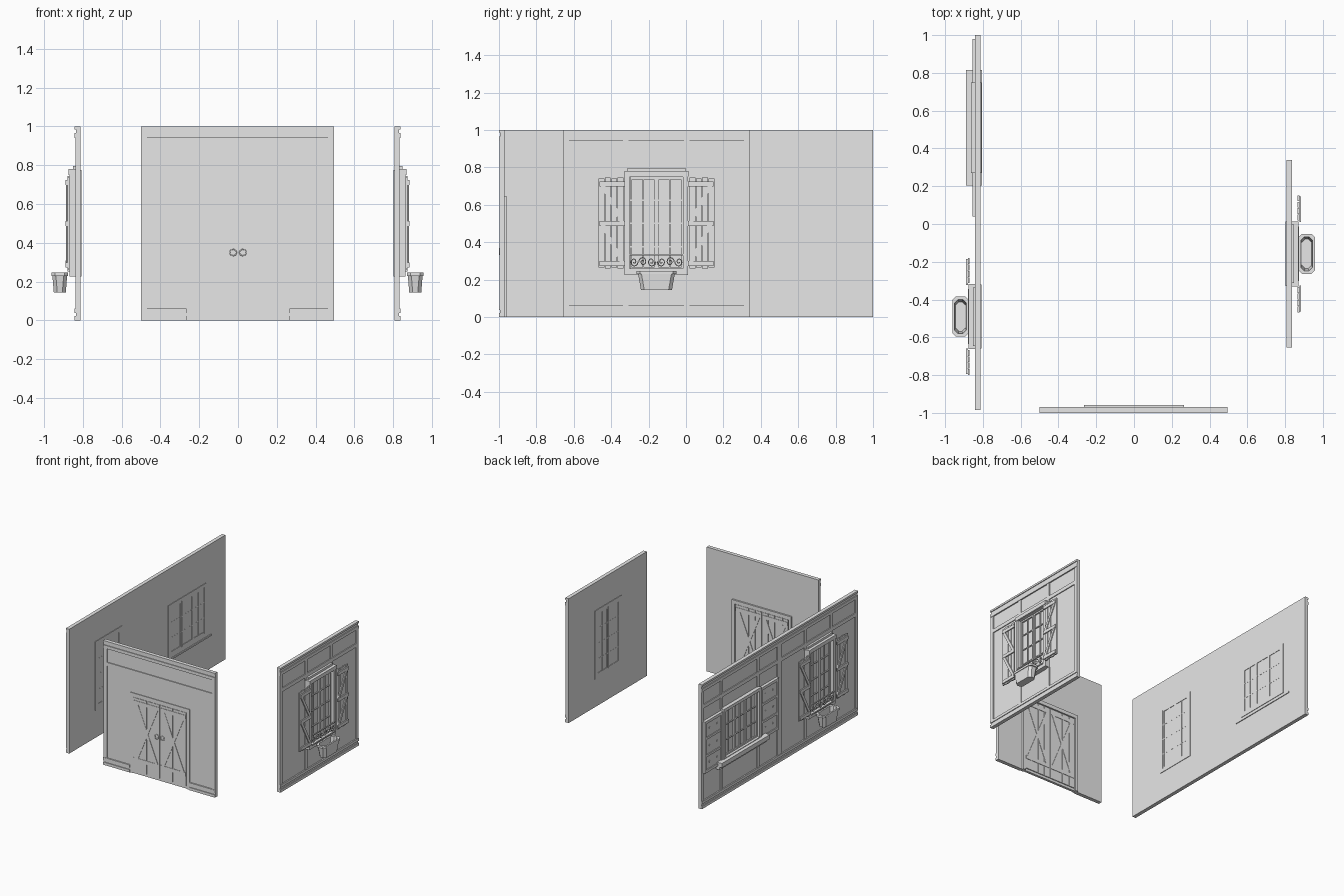
import bpy, bmesh, math
from mathutils import Vector

if "Cube" in bpy.data.objects:
    bpy.data.objects.remove(bpy.data.objects["Cube"])

grey = bpy.data.materials.new("plain_grey")
grey.diffuse_color = (0.8, 0.8, 0.8, 1)
grey.use_nodes = True
grey.node_tree.nodes["Principled BSDF"].inputs["Base Color"].default_value = grey.diffuse_color

# Wall spaces: u runs along the wall, d is depth outward from its inner face
SPACES = {
    "right": lambda u, d, z: Vector((0.807 + d, u, z)),
    "left": lambda u, d, z: Vector((-0.812 - d, u, z)),
    "front": lambda u, d, z: Vector((u, -0.97 - d, z)),
}


def finish(name, bm):
    bmesh.ops.recalc_face_normals(bm, faces=bm.faces)
    me = bpy.data.meshes.new(name)
    bm.to_mesh(me)
    bm.free()
    me.materials.append(grey)
    ob = bpy.data.objects.new(name, me)
    bpy.context.collection.objects.link(ob)


def prism(bm, sp, quad, d0, d1):
    """Extrude a (u, z) outline from depth d0 to d1."""
    f = SPACES[sp]
    a = [bm.verts.new(f(u, d0, z)) for u, z in quad]
    b = [bm.verts.new(f(u, d1, z)) for u, z in quad]
    n = len(quad)
    bm.faces.new(a)
    bm.faces.new(b[::-1])
    for i in range(n):
        bm.faces.new((a[i], b[i], b[(i + 1) % n], a[(i + 1) % n]))


def boxes(name, sp, items):
    """Each item: u0, u1, z0, z1, d0, d1."""
    bm = bmesh.new()
    for u0, u1, z0, z1, d0, d1 in items:
        prism(bm, sp, [(u0, z0), (u1, z0), (u1, z1), (u0, z1)], d0, d1)
    finish(name, bm)


def braces(name, sp, lines, width, d0, d1):
    """Slanted bars with level ends; each line: u0, z0, u1, z1."""
    bm = bmesh.new()
    for u0, z0, u1, z1 in lines:
        w = width / 2 * math.hypot(u1 - u0, z1 - z0) / abs(z1 - z0)
        prism(bm, sp, [(u0 - w, z0), (u0 + w, z0), (u1 + w, z1), (u1 - w, z1)], d0, d1)
    finish(name, bm)


def rods(name, sp, paths, radius, cyclic=False):
    cu = bpy.data.curves.new(name, 'CURVE')
    cu.dimensions = '3D'
    cu.bevel_depth = radius
    cu.bevel_resolution = 1
    cu.use_fill_caps = True
    for path in paths:
        s = cu.splines.new('POLY')
        s.points.add(len(path) - 1)
        for p, (u, d, z) in zip(s.points, path):
            p.co = (*SPACES[sp](u, d, z), 1)
        s.use_cyclic_u = cyclic
    cu.materials.append(grey)
    bpy.context.collection.objects.link(bpy.data.objects.new(name, cu))


def ring(u, d, z, r, n=16):
    return [(u + r * math.cos(i * math.tau / n), d, z + r * math.sin(i * math.tau / n))
            for i in range(n)]


def wall(sp, u0, u1, door=0.0):
    """Flat wall with stepped cornice and plinth."""
    boxes(sp + "_wall", sp, [(u0, u1, 0, 1, 0, 0.02)])
    boxes(sp + "_cornice", sp, [(u0, u1, 0.985, 1, 0.02, 0.03), (u0, u1, 0.965, 0.985, 0.02, 0.024),
                                (u0, u1, 0.94, 0.965, 0.02, 0.03)])
    spans = [(u0, -door), (door, u1)] if door else [(u0, u1)]
    boxes(sp + "_plinth", sp, [(a, b, z0, z1, 0.02, d) for a, b in spans
                               for z0, z1, d in ((0, 0.022, 0.03), (0.022, 0.038, 0.024), (0.038, 0.06, 0.03))])


def timbers(sp, u0, u1, posts, gap):
    """Half-timbering; inner posts skip the window height range."""
    w = 0.03
    items = [(u0, u0 + w, 0.06, 0.94, 0.02, 0.027), (u1 - w, u1, 0.06, 0.94, 0.02, 0.027),
             (u0 + w, u1 - w, 0.80, 0.83, 0.02, 0.027)]
    for p in posts:
        items += [(p - w / 2, p + w / 2, 0.06, gap[0], 0.02, 0.026),
                  (p - w / 2, p + w / 2, gap[1], 0.80, 0.02, 0.026),
                  (p - w / 2, p + w / 2, 0.83, 0.94, 0.02, 0.026)]
    boxes(sp + "_timbers", sp, items)


def frame(c, hw, z0, z1, t, d0, d1):
    return [(c - hw, c - hw + t, z0, z1, d0, d1), (c + hw - t, c + hw, z0, z1, d0, d1),
            (c - hw + t, c + hw - t, z1 - t, z1, d0, d1), (c - hw + t, c + hw - t, z0, z0 + t, d0, d1)]


def glazing(c, hw, z0, z1, leaves, rows, d0, d1):
    """Casement bars and thin glazing bars."""
    items, step = [], 2 * hw / leaves
    for i in range(leaves):
        m = c - hw + step * (i + 0.5)
        items += frame(m, step / 2 - 0.001, z0, z1, 0.012, d0, d1)
        items.append((m - 0.004, m + 0.004, z0, z1, d0, d1 - 0.003))
    for r in range(1, rows):
        z = z0 + (z1 - z0) * r / rows
        items.append((c - hw, c + hw, z - 0.004, z + 0.004, d0, d1 - 0.004))
    return items


def planter(sp, c):
    """Tapered hollow box with clipped corners and a rim."""
    bm, loops = bmesh.new(), []
    for hu, hd, z in ((0.083, 0.031, 0.145), (0.098, 0.038, 0.23), (0.106, 0.043, 0.23),
                      (0.106, 0.043, 0.247), (0.09, 0.031, 0.247), (0.078, 0.026, 0.165)):
        k = 0.018
        pts = [(hu, hd - k), (hu - k, hd), (k - hu, hd), (-hu, hd - k),
               (-hu, k - hd), (k - hu, -hd), (hu - k, -hd), (hu, k - hd)]
        loops.append([bm.verts.new(SPACES[sp](c + u, 0.107 + d, z)) for u, d in pts])
    for a, b in zip(loops, loops[1:]):
        for i in range(8):
            bm.faces.new((a[i], a[(i + 1) % 8], b[(i + 1) % 8], b[i]))
    bm.faces.new(loops[0])
    bm.faces.new(loops[-1])
    finish(sp + "_planter", bm)


def scroll(u, z, side, flip):
    """Spiral curl in the railing."""
    return [(u + side * 0.022 * (1 - t / 22) * math.cos(t * 0.5), 0.062,
             z + flip * 0.026 * (1 - t / 22) * math.sin(t * 0.5)) for t in range(19)]


def tall_window(sp, c):
    boxes(sp + "_window_frame", sp, frame(c, 0.17, 0.225, 0.775, 0.027, -0.004, 0.058))
    boxes(sp + "_window_hood", sp, [(c - 0.172, c + 0.172, 0.75, 0.78, 0.02, 0.063),
                                    (c - 0.155, c + 0.155, 0.78, 0.797, 0.02, 0.04)])
    boxes(sp + "_window_bars", sp, glazing(c, 0.143, 0.252, 0.748, 2, 4, 0.02, 0.032)
          + glazing(c, 0.143, 0.252, 0.748, 2, 4, -0.004, 0.001))
    # plank shutters with battens and a slanted brace
    planks, battens, slants = [], [], []
    for s in (-1, 1):
        for i in range(4):
            m = c + s * (0.192 + i * 0.034)
            planks.append((m - 0.0155, m + 0.0155, 0.26 + 0.004 * (i % 2), 0.745 - 0.005 * (i % 2), 0.058, 0.068))
        a, b = sorted((c + s * 0.168, c + s * 0.304))
        battens += [(a, b, z - 0.013, z + 0.013, 0.068, 0.077) for z in (0.285, 0.5, 0.71)]
        slants += [(c + s * 0.185, 0.298, c + s * 0.285, 0.487), (c + s * 0.185, 0.513, c + s * 0.285, 0.697)]
    boxes(sp + "_shutter_planks", sp, planks)
    boxes(sp + "_shutter_battens", sp, battens)
    braces(sp + "_shutter_braces", sp, slants, 0.022, 0.068, 0.075)
    # scrollwork railing and planter
    boxes(sp + "_railing", sp, [(c - 0.145, c + 0.145, z, z + 0.008, 0.058, 0.066) for z in (0.252, 0.328)])
    rods(sp + "_scrollwork", sp, [scroll(c + s * o, 0.295, s * k, k) for s in (-1, 1)
                                  for o, k in ((0.027, -1), (0.073, 1), (0.12, -1))], 0.003)
    planter(sp, c)


# Right wall with one tall window
wall("right", -0.655, 0.34)
timbers("right", -0.655, 0.34, (-0.323, 0.003), (0.225, 0.775))
tall_window("right", -0.158)

# Left wall, made of a tall window bay and a wide window bay
wall("left", -0.985, 1.0)
timbers("left", -0.985, 0.008, (-0.653, -0.327), (0.225, 0.775))
tall_window("left", -0.49)
timbers("left", 0.008, 1.0, (0.28, 0.74), (0.25, 0.71))

# Wide window with ledge
C = 0.51
boxes("wide_window_frame", "left", frame(C, 0.24, 0.29, 0.71, 0.025, -0.004, 0.05))
boxes("wide_window_bars", "left", glazing(C, 0.215, 0.315, 0.685, 3, 3, 0.02, 0.03)
      + glazing(C, 0.215, 0.315, 0.685, 3, 3, -0.004, 0.001))
boxes("wide_window_ledge", "left", [(C - 0.305, C + 0.305, 0.275, 0.31, 0.02, 0.078),
                                    (C - 0.3, C + 0.3, 0.25, 0.275, 0.02, 0.055),
                                    (C - 0.305, C + 0.305, 0.262, 0.275, -0.006, 0)])
# panelled shutters beside the wide window
panels = []
for s in (-1, 1):
    m = C + s * 0.355
    panels.append((m - 0.112, m + 0.112, 0.285, 0.69, 0.02, 0.036))
    panels += frame(m, 0.115, 0.28, 0.695, 0.022, 0.02, 0.043)
    panels += [(m - 0.093, m + 0.093, z, z + 0.018, 0.036, 0.042) for z in (0.405, 0.545)]
    panels += [(m + k, m + k + 0.012, z, z + 0.012, 0.036, 0.04)
               for k in (-0.055, 0.043) for z in (0.35, 0.48, 0.62)]
boxes("wide_window_shutters", "left", panels)

# Front wall with a double plank door
wall("front", -0.5, 0.495, 0.265)
timbers("front", -0.5, 0.495, (), (0, 0))
seams = [-0.236, -0.185, -0.115, -0.056, 0, 0.056, 0.115, 0.185, 0.236]
boxes("door_planks", "front", [(a + 0.002, b - 0.002, 0.02, 0.61, -0.007, 0.024)
                               for a, b in zip(seams, seams[1:])])
boxes("door_frame", "front", [(s * 0.252 - 0.012, s * 0.252 + 0.012, 0, 0.645, -0.013, 0.025) for s in (-1, 1)]
      + [(-0.24, 0.24, 0.615, 0.645, -0.013, 0.025)])
for side, d0, d1 in (("outer", 0.024, 0.027), ("inner", -0.01, -0.007)):
    braces("door_braces_" + side, "front",
           [(s * a, 0.13, s * b, 0.56) for s in (-1, 1) for a, b in ((0.03, 0.205), (0.205, 0.03))],
           0.026, d0, d1)
    boxes("door_battens_" + side, "front", [(min(s * 0.006, s * 0.232), max(s * 0.006, s * 0.232), z, z + 0.03, d0, d1)
                                            for s in (-1, 1) for z in (0.1, 0.56)])
rods("door_handles", "front", [ring(s * 0.025, 0.027, 0.35, 0.017) for s in (-1, 1)], 0.003, True)
